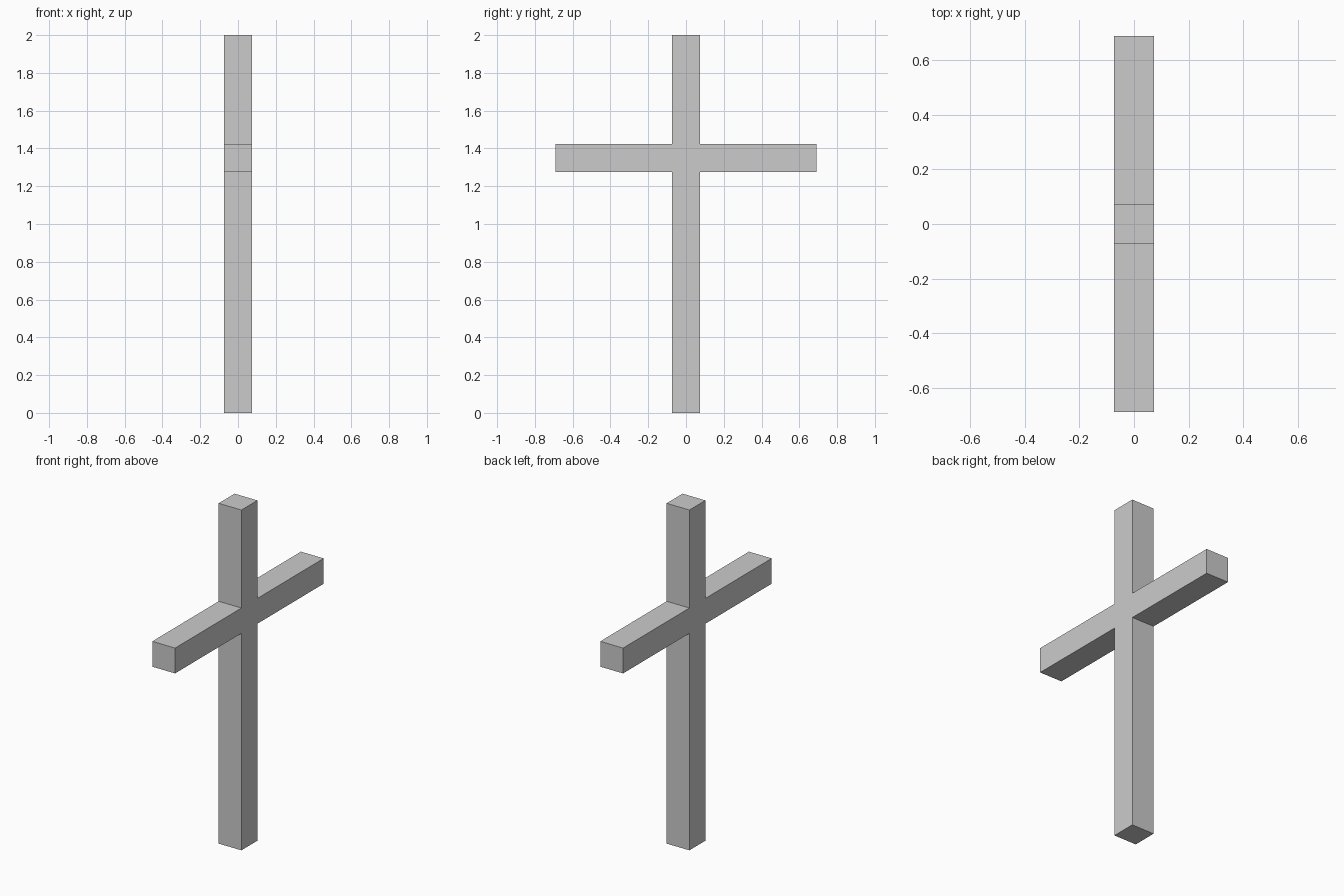
import bpy
import bmesh

if "Cube" in bpy.data.objects:
    bpy.data.objects.remove(bpy.data.objects["Cube"])

W = 0.074            # half thickness of both beams
ARM = 0.69           # half length of the crossbar
LOW, HIGH = 1.275, 1.424
TOP = 2.0

# Right half of the cross outline (y, z), mirrored for the left half
half = [(W, 0), (W, LOW), (ARM, LOW), (ARM, HIGH), (W, HIGH), (W, TOP)]
outline = half + [(-y, z) for y, z in reversed(half)]

# Cross: flat outline extruded along x
bm = bmesh.new()
face = bm.faces.new([bm.verts.new((-W, y, z)) for y, z in outline])
ext = bmesh.ops.extrude_face_region(bm, geom=[face], use_keep_orig=True)
moved = [v for v in ext["geom"] if isinstance(v, bmesh.types.BMVert)]
bmesh.ops.translate(bm, verts=moved, vec=(2 * W, 0, 0))
bmesh.ops.recalc_face_normals(bm, faces=bm.faces[:])

mesh = bpy.data.meshes.new("cross")
bm.to_mesh(mesh)
bm.free()
bpy.context.collection.objects.link(bpy.data.objects.new("cross", mesh))
